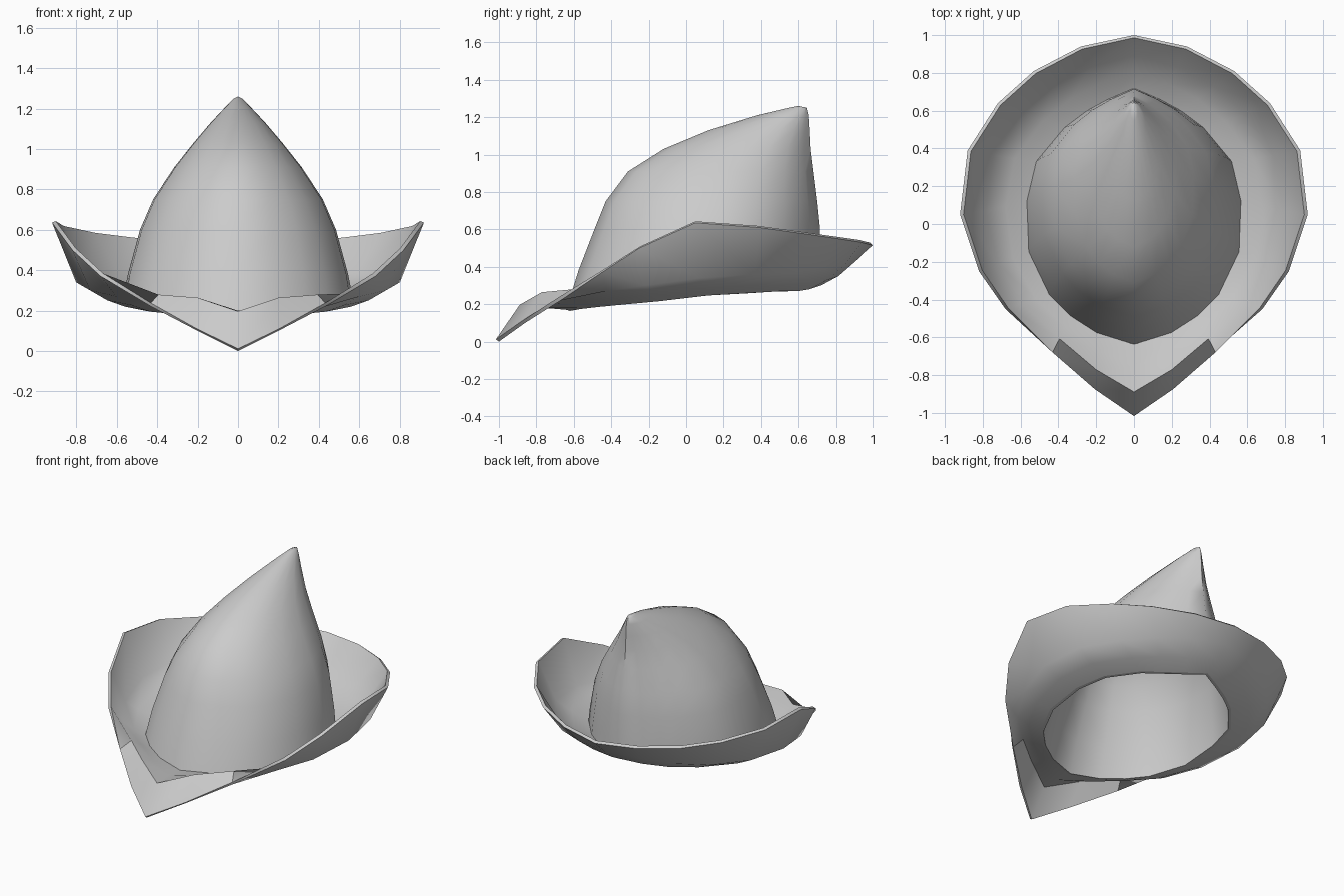
import bpy, bmesh

if "Cube" in bpy.data.objects:
    bpy.data.objects.remove(bpy.data.objects["Cube"])

# Half outlines running from the front point round the right side to the back
outer = [(0, -1, 0), (.2, -.86, .1), (.43, -.67, .22), (.68, -.45, .37), (.82, -.25, .5),
         (.92, .05, .635), (.88, .39, .61), (.72, .64, .575), (.53, .81, .55),
         (.28, .94, .53), (0, 1, .515)]
inner = [(0, -.64, .17), (.2, -.58, .18), (.34, -.49, .19), (.45, -.38, .2), (.56, -.15, .22),
         (.57, .12, .25), (.52, .33, .26), (.37, .51, .27), (.25, .6, .27),
         (.14, .66, .28), (0, .72, .3)]
mid_z = [.18, .245, .26, .27, .3, .34, .36, .37, .39, .41, .43]


def mirror_ring(half):
    return half + [(-x, y, z) for x, y, z in half[-2:0:-1]]


def loft(name, halves, thickness, offset, tip=None):
    """Skin mirrored rings into a thin shell, optionally closed at a tip."""
    bm = bmesh.new()
    rings = [[bm.verts.new(p) for p in mirror_ring(h)] for h in halves]
    n = len(rings[0])
    for a, b in zip(rings, rings[1:]):
        for i in range(n):
            j = (i + 1) % n
            bm.faces.new((a[i], a[j], b[j], b[i]))
    if tip:
        t = bm.verts.new(tip)
        for i in range(n):
            bm.faces.new((rings[-1][i], rings[-1][(i + 1) % n], t))
    me = bpy.data.meshes.new(name)
    bm.to_mesh(me)
    bm.free()
    ob = bpy.data.objects.new(name, me)
    bpy.context.collection.objects.link(ob)
    m = ob.modifiers.new("shell", 'SOLIDIFY')
    m.thickness, m.offset = thickness, offset
    bpy.ops.object.select_all(action='DESELECT')
    ob.select_set(True)
    bpy.context.view_layer.objects.active = ob
    bpy.ops.object.modifier_apply(modifier=m.name)
    bpy.ops.object.shade_smooth_by_angle(angle=1.0)
    return ob


def between(f, zs):
    return [(a[0] + (b[0] - a[0]) * f, a[1] + (b[1] - a[1]) * f, z)
            for a, b, z in zip(inner, outer, zs)]


# Upturned brim with a folded front point
low_z = [.18 + .0 * i if i < 1 else (inner[i][2] * .62 + mid_z[i] * .38) for i in range(11)]
loft("brim", [outer, between(.66, mid_z), between(.33, low_z), inner], .02, 1)

# Crown leaning back to a peak: height, half width, front y, back y
sections = [(.38, .545, -.575, .715), (.6, .485, -.49, .715), (.75, .42, -.43, .7),
            (.91, .315, -.31, .68), (1.03, .22, -.12, .665), (1.13, .135, .12, .66),
            (1.21, .06, .38, .655), (1.25, .02, .55, .645)]
rings = [inner]
for z, w, f, b in sections:
    rings.append([(x / .57 * w, f + (b - f) * (y + .64) / 1.36, z) for x, y, _ in inner])
loft("crown", rings, .02, -1, tip=(0, .6, 1.26))
